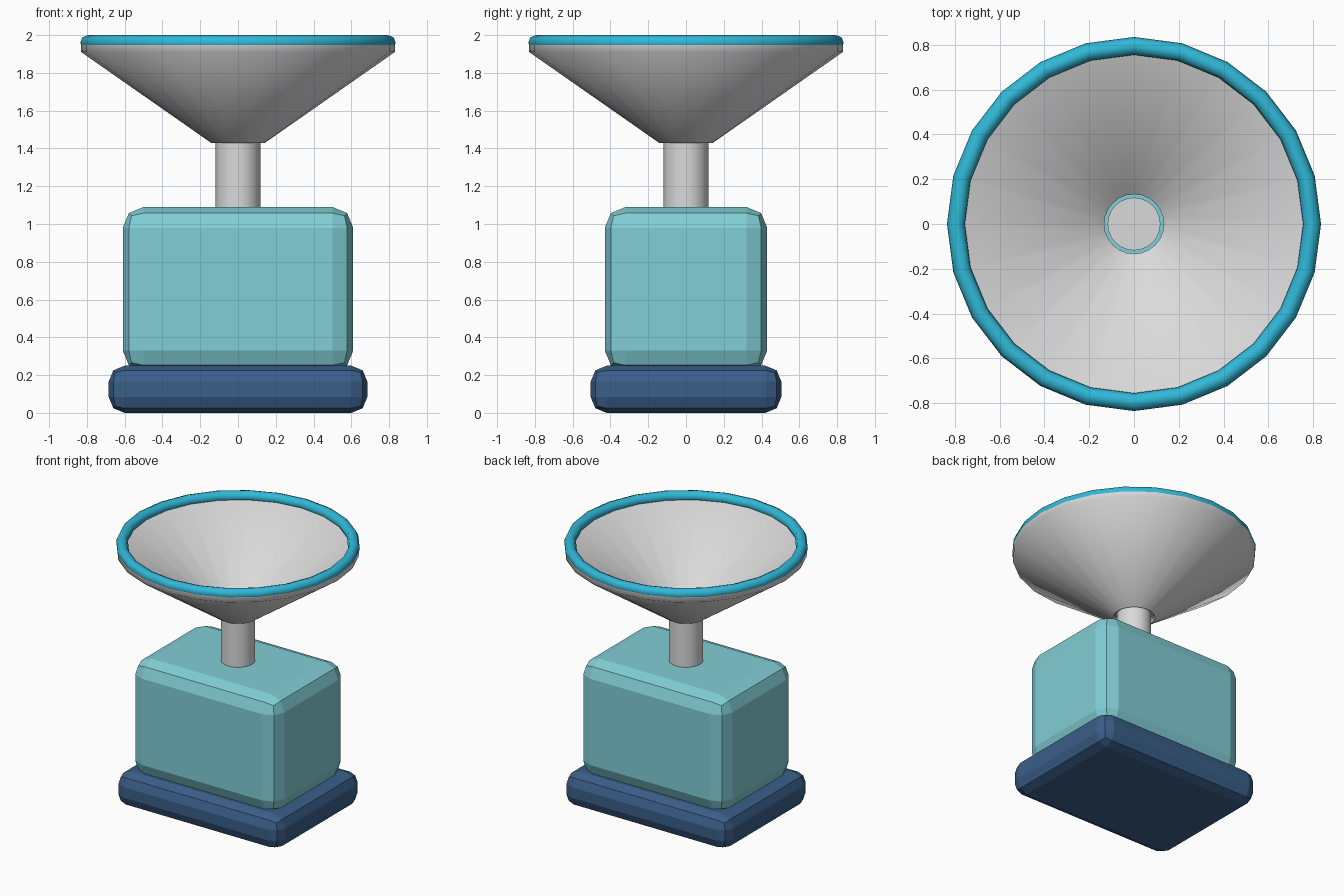
import bpy, math

if "Cube" in bpy.data.objects:
    bpy.data.objects.remove(bpy.data.objects["Cube"])


def material(name, rgb):
    m = bpy.data.materials.new(name)
    m.diffuse_color = (*rgb, 1)
    m.use_nodes = True
    m.node_tree.nodes["Principled BSDF"].inputs["Base Color"].default_value = m.diffuse_color
    return m


TEAL = material("light teal", (0.22, 0.62, 0.67))
NAVY = material("navy blue", (0.042, 0.114, 0.25))
CYAN = material("bright cyan", (0.03, 0.48, 0.68))
GREY = material("pale grey", (0.70, 0.70, 0.70))


def finish(name, mat, smooth=None):
    ob = bpy.context.object
    ob.name = name
    ob.data.materials.append(mat)
    if smooth:
        bpy.ops.object.shade_smooth_by_angle(angle=math.radians(smooth))
    return ob


def rounded_box(name, w, d, z0, z1, bevel, mat):
    bpy.ops.mesh.primitive_cube_add(size=1, location=(0, 0, (z0 + z1) / 2))
    bpy.context.object.scale = (w, d, z1 - z0)
    bpy.ops.object.transform_apply(location=False, rotation=False, scale=True)
    ob = finish(name, mat)
    mod = ob.modifiers.new("rounding", "BEVEL")
    mod.width = bevel
    mod.segments = 2


def lathe(name, profile, n, mat, smooth):
    # closed (radius, height) loop spun round the z axis
    k = len(profile)
    verts = [(r * math.cos(2 * math.pi * i / n), r * math.sin(2 * math.pi * i / n), z)
             for i in range(n) for r, z in profile]
    faces = [(i * k + j, (i + 1) % n * k + j, (i + 1) % n * k + (j + 1) % k, i * k + (j + 1) % k)
             for i in range(n) for j in range(k)]
    mesh = bpy.data.meshes.new(name)
    mesh.from_pydata(verts, [], faces)
    ob = bpy.data.objects.new(name, mesh)
    bpy.context.collection.objects.link(ob)
    bpy.context.view_layer.objects.active = ob
    bpy.ops.object.select_all(action='DESELECT')
    ob.select_set(True)
    finish(name, mat, smooth)


# Plinth and body
rounded_box("base", 1.37, 1.01, 0.0, 0.25, 0.085, NAVY)
rounded_box("body", 1.22, 0.86, 0.22, 1.09, 0.11, TEAL)

# Post
bpy.ops.mesh.primitive_cylinder_add(vertices=24, radius=0.118, depth=0.40, location=(0, 0, 1.25))
finish("post", GREY, 40)

# Open funnel dish, with a hole round the post
lathe("dish", [(0.143, 1.43), (0.83, 1.91), (0.83, 1.965), (0.79, 1.965), (0.133, 1.45)],
      24, GREY, 60)

# Rim ring
bpy.ops.mesh.primitive_torus_add(major_radius=0.795, minor_radius=0.04, major_segments=24,
                                 minor_segments=8, location=(0, 0, 1.96))
finish("rim_ring", CYAN, 60)
